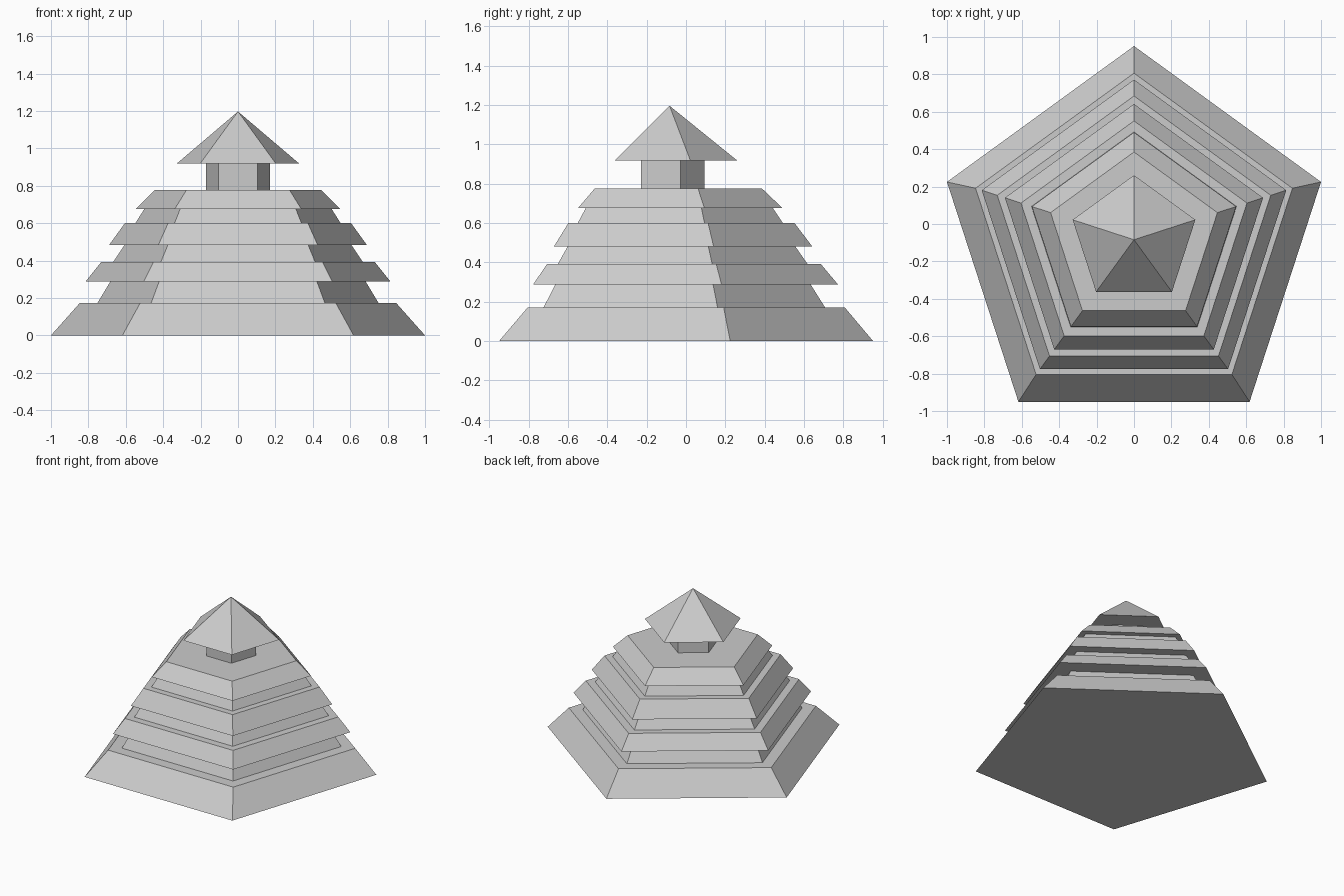
import bpy, bmesh, math

cube = bpy.data.objects.get("Cube")
if cube:
    bpy.data.objects.remove(cube, do_unlink=True)

stone = bpy.data.materials.new("light_grey_stone")
stone.use_nodes = True
grey = (0.6, 0.6, 0.6, 1.0)
stone.diffuse_color = grey
stone.node_tree.nodes["Principled BSDF"].inputs["Base Color"].default_value = grey

SIDES = 5
AXIS_Y = -0.084
# widest corner of a pentagon with one corner pointing to the back
CORNER = math.cos(math.radians(18))


def ring(bm, half_width, z, y):
    """Pentagon corners, given its half width along x."""
    r = half_width / CORNER
    angles = [math.pi / 2 + i * math.tau / SIDES for i in range(SIDES)]
    return [bm.verts.new((r * math.cos(a), y + r * math.sin(a), z)) for a in angles]


def pentagon_block(name, z0, w0, z1, w1, y0=AXIS_Y):
    """Tapered five-sided block; a zero top width makes a pyramid."""
    bm = bmesh.new()
    low = ring(bm, w0, z0, y0)
    bm.faces.new(low[::-1])
    if w1 > 0:
        high = ring(bm, w1, z1, AXIS_Y)
        bm.faces.new(high)
    else:
        tip = bm.verts.new((0, AXIS_Y, z1))
    for i in range(SIDES):
        j = (i + 1) % SIDES
        if w1 > 0:
            bm.faces.new((low[i], low[j], high[j], high[i]))
        else:
            bm.faces.new((low[i], low[j], tip))
    mesh = bpy.data.meshes.new(name)
    bm.to_mesh(mesh)
    bm.free()
    mesh.materials.append(stone)
    obj = bpy.data.objects.new(name, mesh)
    bpy.context.collection.objects.link(obj)
    return obj


# Broad base, its foot slightly forward of the upper axis
pentagon_block("base", 0, 1.0, 0.172, 0.847, y0=-0.1)

# Three storeys: recessed sloping wall, then an overhanging roof tier
# floor z, wall foot, eave z, wall head, eave width, top z, top width
storeys = [
    (0.172, 0.752, 0.289, 0.682, 0.814, 0.393, 0.731),
    (0.393, 0.667, 0.482, 0.608, 0.690, 0.601, 0.604),
    (0.601, 0.548, 0.677, 0.500, 0.546, 0.777, 0.446),
]
for n, (z0, foot, z1, head, eave, z2, top) in enumerate(storeys, 1):
    pentagon_block(f"storey_wall_{n}", z0, foot, z1, head)
    pentagon_block(f"roof_tier_{n}", z1, eave, z2, top)

# Small upright chamber and pointed cap
pentagon_block("top_chamber", 0.777, 0.170, 0.918, 0.170)
pentagon_block("cap_roof", 0.918, 0.328, 1.197, 0)
